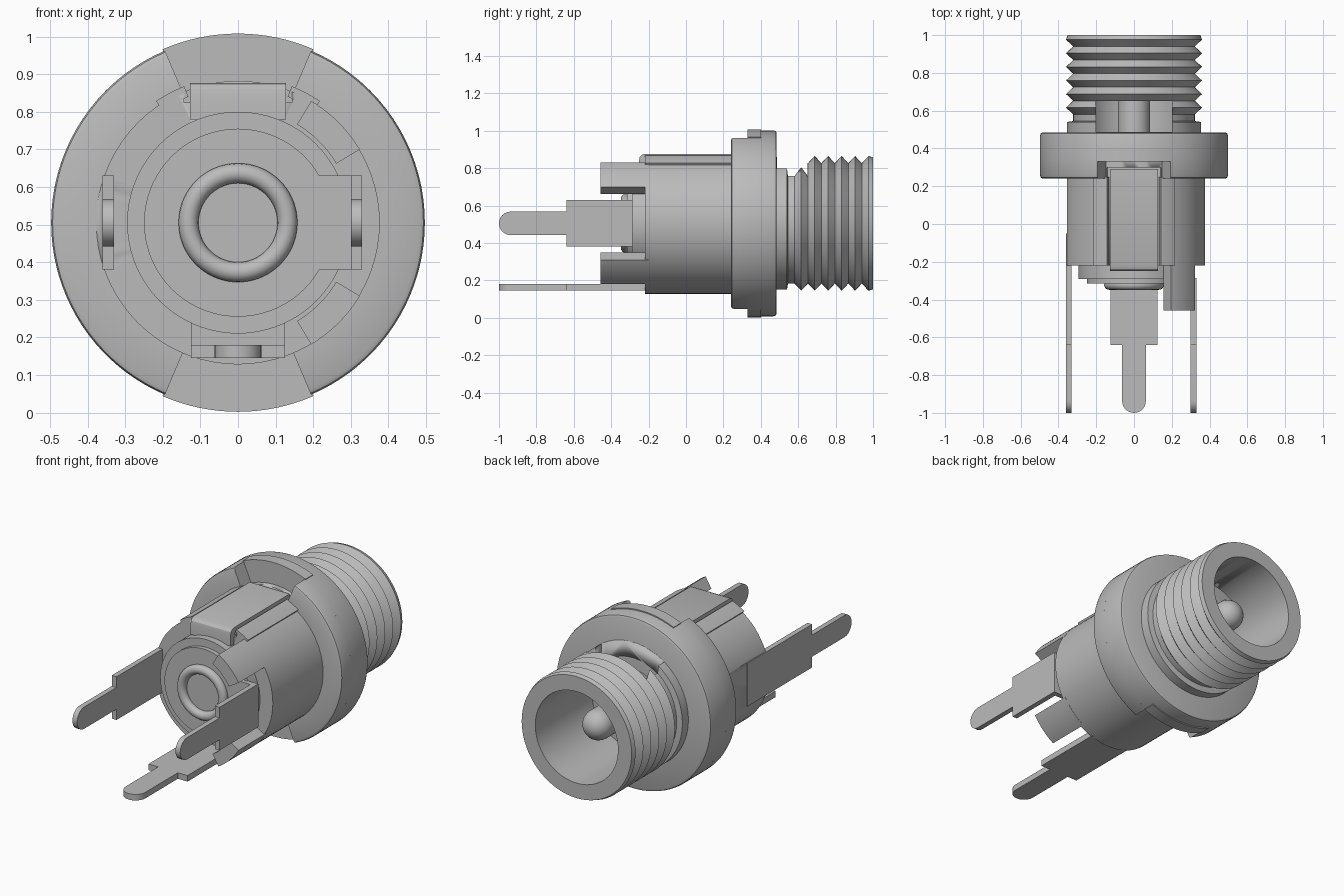
import bpy, bmesh
from math import sin, cos, pi, radians

cube = bpy.data.objects.get("Cube")
if cube:
    bpy.data.objects.remove(cube)

AXIS_Z = 0.505

grey = bpy.data.materials.new("light grey")
grey.use_nodes = True
GREY = (0.5, 0.5, 0.5, 1)
grey.diffuse_color = GREY
grey.node_tree.nodes["Principled BSDF"].inputs["Base Color"].default_value = GREY


def finish(name, bm, smooth=True):
    bmesh.ops.remove_doubles(bm, verts=bm.verts, dist=1e-5)
    bmesh.ops.recalc_face_normals(bm, faces=bm.faces)
    mesh = bpy.data.meshes.new(name)
    bm.to_mesh(mesh)
    bm.free()
    obj = bpy.data.objects.new(name, mesh)
    bpy.context.collection.objects.link(obj)
    mesh.materials.append(grey)
    bpy.ops.object.select_all(action="DESELECT")
    obj.select_set(True)
    bpy.context.view_layer.objects.active = obj
    if smooth:
        bpy.ops.object.shade_smooth_by_angle(angle=radians(28))
    return obj


def lathe(name, profile, start=0, end=360, steps=72):
    """Sweep a closed (radius, y) profile round the long axis."""
    bm = bmesh.new()
    full = end - start == 360
    rings = []
    for i in range(steps if full else steps + 1):
        a = radians(start + (end - start) * i / steps)
        rings.append([bm.verts.new((r * cos(a), y, AXIS_Z + r * sin(a))) for r, y in profile])
    n = len(profile)
    for i in range(steps):
        p, q = rings[i], rings[(i + 1) % len(rings)]
        for j in range(n):
            k = (j + 1) % n
            if profile[j][0] or profile[k][0]:
                bm.faces.new((p[j], p[k], q[k], q[j]))
    if not full:
        bm.faces.new(rings[0])
        bm.faces.new(rings[-1])
    bmesh.ops.dissolve_degenerate(bm, dist=1e-5, edges=bm.edges)
    return finish(name, bm)


def prism(name, outline, axis, low, high):
    """Extrude an outline of (y, w) points along x or z."""
    bm = bmesh.new()

    def ring(d):
        return [bm.verts.new((d, y, w) if axis == "x" else (w, y, d)) for y, w in outline]
    a, b = ring(low), ring(high)
    bm.faces.new(a)
    bm.faces.new(b)
    for i in range(len(a)):
        j = (i + 1) % len(a)
        bm.faces.new((a[i], a[j], b[j], b[i]))
    return finish(name, bm)


def box(name, x, y, z):
    return prism(name, [(y[0], z[0]), (y[1], z[0]), (y[1], z[1]), (y[0], z[1])], "x", *x)


def cut(obj, x, y, z):
    cutter = box("cutter", x, y, z)
    cutter.hide_render = True
    mod = obj.modifiers.new("cut", "BOOLEAN")
    mod.operation = "DIFFERENCE"
    mod.solver = "EXACT"
    mod.object = cutter
    bpy.context.view_layer.objects.active = obj
    bpy.ops.object.modifier_apply(modifier=mod.name)
    bpy.data.objects.remove(cutter)


def terminal(name, axis, low, high, back):
    """Flat solder tab, wide at the root with a narrow round tip."""
    mid = AXIS_Z if axis == "x" else 0
    wide, thin, step = 0.125, 0.063, -0.64
    pts = [(back, wide), (step, wide), (step, thin)]
    pts += [(-1 + thin - thin * sin(t * pi / 12), thin * cos(t * pi / 12)) for t in range(13)]
    pts += [(step, -thin), (step, -wide), (back, -wide)]
    return prism(name, [(y, mid + w) for y, w in pts], axis, low, high)


# Main body with a flat on one side and a channel for the top clip
body = lathe("body", [(0, -0.22), (0.377, -0.22), (0.377, 0.34), (0, 0.34)])
cut(body, (-0.6, -0.355), (-0.5, 0.24), (0, 1))
cut(body, (-0.143, 0.143), (-0.5, 0.3), (0.825, 1.2))
for name, start in (("left_clip_rail", 56), ("right_clip_rail", 111.5)):
    lathe(name, [(0.36, -0.22), (0.39, -0.22), (0.39, 0.25), (0.36, 0.25)], start, start + 12.5, 6)

# Flange: full back ring, two front arcs and locating tabs in the gaps
lathe("flange_ring", [(0.2, 0.33), (0.497, 0.33), (0.497, 0.468), (0.493, 0.48),
                      (0.482, 0.485), (0.2, 0.485)], steps=96)
for name, start in (("left_flange_arc", -67), ("right_flange_arc", 113)):
    lathe(name, [(0.36, 0.24), (0.482, 0.24), (0.493, 0.245), (0.497, 0.257),
                 (0.497, 0.335), (0.36, 0.335)], start, start + 134, 40)
for name, mid in (("top_tab", 90), ("bottom_tab", 270)):
    lathe(name, [(0.48, 0.33), (0.503, 0.33), (0.503, 0.40), (0.48, 0.40)], mid - 23.5, mid + 23.5, 16)

# Threaded sleeve with a window in its top
PEAK, ROOT, BORE, PITCH = 0.36, 0.322, 0.265, 0.072
thread = [(BORE, 0.44), (PEAK - 0.005, 0.44), (PEAK - 0.005, 0.54), (ROOT, 0.545), (ROOT, 0.58)]
for i in range(6):
    y = 0.616 + i * PITCH
    thread.append((PEAK, y))
    if i < 5:
        thread.append((ROOT, y + PITCH / 2))
thread += [(PEAK - 0.008, 1.0), (BORE, 1.0)]
sleeve = lathe("threaded_sleeve", thread)
cut(sleeve, (-0.2, 0.2), (0.486, 0.65), (AXIS_Z + 0.1, 1.2))

# Centre pin with a rounded end
PIN = 0.085
pin = [(0, 0.3), (PIN, 0.3)]
pin += [(PIN * cos(t * pi / 16), 0.8 + PIN * sin(t * pi / 16)) for t in range(8)] + [(0, 0.8 + PIN)]
lathe("centre_pin", pin, steps=40)

# Contact discs and rolled rivet ring on the front
lathe("contact_disc", [(0, -0.29), (0.295, -0.29), (0.295, -0.2), (0, -0.2)])
lathe("inner_disc", [(0, -0.315), (0.25, -0.315), (0.25, -0.28), (0, -0.28)])
TUBE = 0.0265
lathe("rivet_ring", [(0.1315 + TUBE * cos(t * pi / 8), -0.322 + TUBE * sin(t * pi / 8))
                     for t in range(16)])

# Guard prongs
for name, start in (("upper_prong", 31), ("lower_prong", -59)):
    lathe(name, [(0.305, -0.457), (0.378, -0.457), (0.378, -0.2), (0.305, -0.2)], start, start + 28, 12)

# Top clip, bent down over the front
prism("top_clip", [(-0.25, 0.78), (-0.25, 0.845), (-0.247, 0.86), (-0.237, 0.871), (-0.22, 0.877),
                   (0.29, 0.877), (0.29, 0.81), (-0.21, 0.81), (-0.21, 0.78)], "x", -0.128, 0.128)

# Solder terminals and the bends that hold them
terminal("right_terminal", "x", -0.36, -0.33, -0.05)
terminal("left_terminal", "x", 0.30, 0.33, -0.29)
box("left_terminal_arm", (0.2, 0.33), (-0.315, -0.285), (0.38, 0.63))
terminal("bottom_terminal", "z", 0.145, 0.18, -0.235)
prism("bottom_terminal_bend", [(-0.25, 0.25), (-0.25, 0.17), (-0.235, 0.145), (-0.21, 0.145),
                               (-0.21, 0.25)], "x", -0.125, 0.125)
